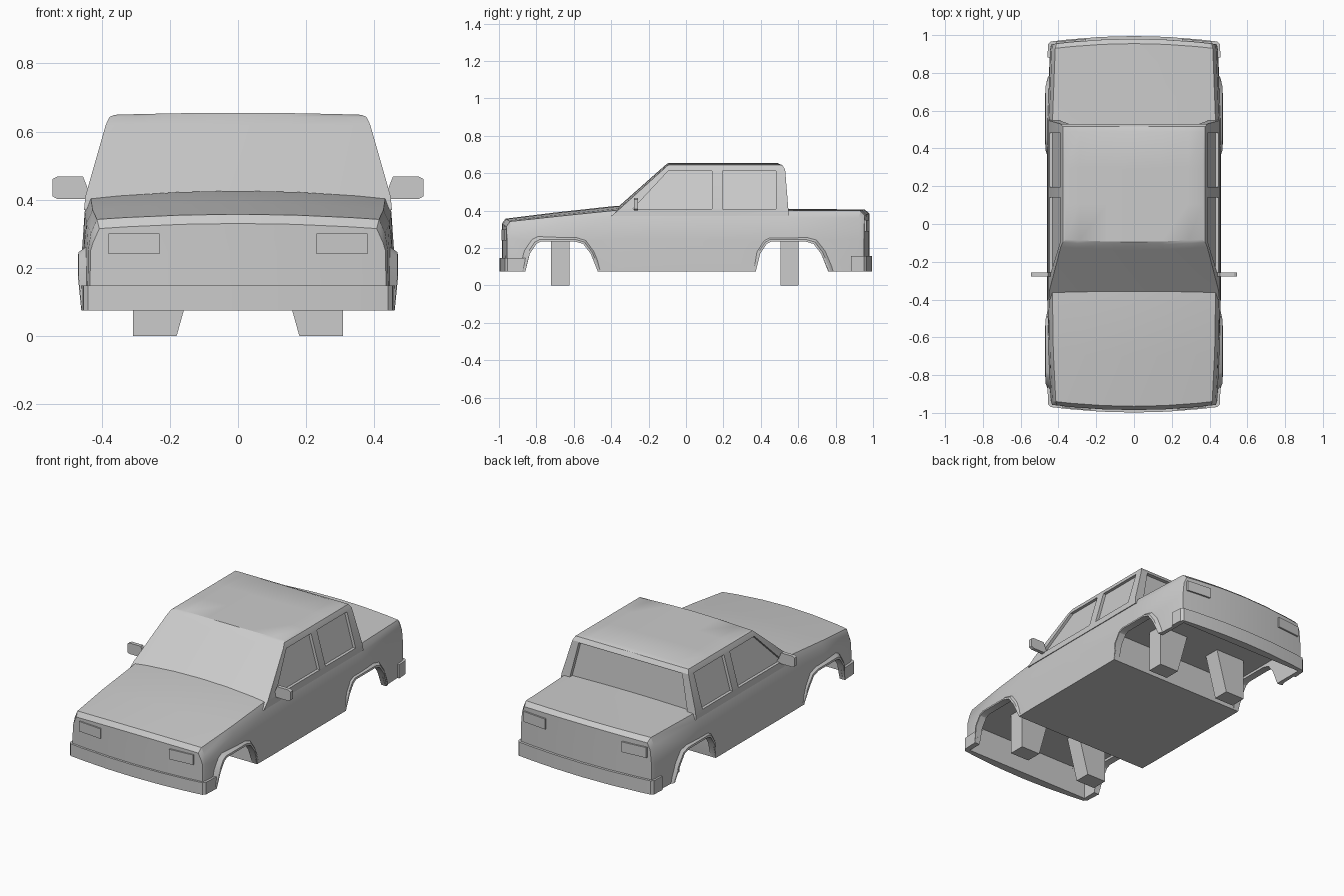
import bpy, bmesh, math

cube = bpy.data.objects.get("Cube")
if cube:
    bpy.data.objects.remove(cube)

GREY = (0.6, 0.6, 0.6, 1)
paint = bpy.data.materials.new("plain grey")
paint.use_nodes = True
paint.diffuse_color = GREY
paint.node_tree.nodes["Principled BSDF"].inputs["Base Color"].default_value = GREY


def make(name, bm):
    bmesh.ops.recalc_face_normals(bm, faces=bm.faces)
    mesh = bpy.data.meshes.new(name)
    bm.to_mesh(mesh)
    bm.free()
    ob = bpy.data.objects.new(name, mesh)
    bpy.context.collection.objects.link(ob)
    mesh.materials.append(paint)
    return ob


def activate(ob):
    bpy.ops.object.select_all(action='DESELECT')
    ob.select_set(True)
    bpy.context.view_layer.objects.active = ob


def block(name, us, n, m, pos):
    """Skin of a grid of points: across us, n stations long, m rows high."""
    bm = bmesh.new()
    seen = {}
    size = (len(us), n, m)

    def vert(key):
        if key not in seen:
            seen[key] = bm.verts.new(pos(us[key[0]], key[1], key[2]))
        return seen[key]

    for axis in range(3):
        a, b = [k for k in range(3) if k != axis]
        for end in (0, size[axis] - 1):
            for i in range(size[a] - 1):
                for j in range(size[b] - 1):
                    corners = []
                    for di, dj in ((0, 0), (1, 0), (1, 1), (0, 1)):
                        key = [0, 0, 0]
                        key[axis], key[a], key[b] = end, i + di, j + dj
                        corners.append(vert(tuple(key)))
                    bm.faces.new(corners)
    return make(name, bm)


def prism(name, loop_a, loop_b):
    """Solid between two matching outlines."""
    bm = bmesh.new()
    a = [bm.verts.new(p) for p in loop_a]
    b = [bm.verts.new(p) for p in loop_b]
    bm.faces.new(a)
    bm.faces.new(b)
    for i in range(len(a)):
        j = (i + 1) % len(a)
        bm.faces.new((a[i], a[j], b[j], b[i]))
    return make(name, bm)


def box(name, x0, x1, y0, y1, z0, z1):
    ring = ((y0, z0), (y1, z0), (y1, z1), (y0, z1))
    return prism(name, [(x0, *p) for p in ring], [(x1, *p) for p in ring])


def cut(ob, cutters):
    activate(ob)
    for c in cutters:
        mod = ob.modifiers.new("cut", 'BOOLEAN')
        mod.operation, mod.solver, mod.object = 'DIFFERENCE', 'EXACT', c
        bpy.ops.object.modifier_apply(modifier=mod.name)


def smooth(ob):
    activate(ob)
    bpy.ops.object.shade_smooth_by_angle(angle=math.radians(28))


ACROSS = [-1, -0.8, -0.4, 0, 0.4, 0.8, 1]


def bow(x, y):
    return y * (1 - 0.15 * x * x)


# Lower body: y, half width, top height at the edge and at the middle
STATIONS = [(-0.985, .425, .315, .33), (-0.965, .432, .342, .357),
            (-0.7, .445, .37, .39), (-0.37, .45, .403, .426),
            (0, .45, .405, .42), (0.55, .45, .402, .408),
            (0.955, .435, .4, .407), (0.98, .428, .375, .385)]


def body_point(u, i, k):
    y, w, edge, mid = STATIONS[i]
    top = edge + (mid - edge) * (1 - u * u)
    x = u * (w + (.01, .008, 0, -.018)[k])
    return x, bow(x, y), (.075, .25, top - .04, top)[k]


body = block("body", ACROSS, len(STATIONS), 4, body_point)

# Bumpers: y, half width
front_bumper = [(-0.998, .44), (-0.985, .454), (-0.88, .459)]
rear_bumper = [(0.91, .459), (0.982, .454), (0.995, .44)]


def bumper(name, plan, top):
    def point(u, i, k):
        y, w = plan[i]
        return u * w, bow(u * w, y), (.075, top)[k]
    return block(name, ACROSS, len(plan), 2, point)


bumpers = [bumper("front_bumper", front_bumper, .148),
           bumper("rear_bumper", rear_bumper, .158)]

# Wheel arches and open wells
ARCH = [(-.195, .07), (-.17, .17), (-.135, .222), (-.11, .235),
        (.07, .235), (.115, .222), (.155, .17), (.195, .07)]
CENTRES = {"front": -0.665, "rear": 0.567}
cutters = []
for end, c in CENTRES.items():
    outline = [(c + y, z) for y, z in ARCH]
    outline = [(outline[0][0], 0)] + outline + [(outline[-1][0], 0)]
    cutters.append(prism("arch_cutter", [(-.7, *p) for p in outline], [(.7, *p) for p in outline]))
cutters.append(box("well_cutter", -.425, .425, -.945, -.472, -.1, .25))
cutters.append(box("well_cutter", -.425, .425, .374, .945, -.1, .25))
for part in [body] + bumpers:
    cut(part, cutters)

# Flared lips round the arches
for end, c in CENTRES.items():
    for side, s in (("left", 1), ("right", -1)):
        bm = bmesh.new()
        rows = []
        for y, z in ARCH:
            z = max(z, .075)
            flare = .46 + .01 * min(1, (z - .075) / .1)
            oy, oz = y * 1.17, .075 + (z - .075) * 1.17
            ring = [(.43, y, z), (flare, y, z), (flare - .002, y * 1.06, z + (oz - z) * .4), (.445, oy, oz)]
            rows.append([bm.verts.new((s * x, c + py, pz)) for x, py, pz in ring])
        for r, q in zip(rows, rows[1:]):
            for k in range(4):
                j = (k + 1) % 4
                bm.faces.new((r[k], r[j], q[j], q[k]))
        bm.faces.new(rows[0])
        bm.faces.new(rows[-1])
        smooth(make(f"{end}_{side}_arch_lip", bm))

# Cabin: height, half width, front y, rear y
LEVELS = [(.37, .452, -.42, .552), (.41, .448, -.374, .547), (.62, .388, -.137, .53),
          (.643, .377, -.111, .515), (.655, .362, -.095, .488)]


def cabin_point(u, i, k):
    z, w, y0, y1 = LEVELS[k]
    x = u * w
    t = i / 3
    y = y0 + .1 * x * x + (y1 - y0 - .1 * x * x) * t
    return x, y, z - (.006 * u * u if k == 4 else 0)


cabin = block("cabin", ACROSS, 4, 5, cabin_point)


def side_x(z):
    return .448 - (z - .41) * .286


# Sunken side windows and rear window
FRONT_WINDOW = [(-.285, .408), (.14, .408), (.14, .612), (-.095, .612)]
REAR_WINDOW = [(.195, .408), (.482, .408), (.482, .612), (.195, .612)]
cutters_2 = []
for s in (1, -1):
    for win in (FRONT_WINDOW, REAR_WINDOW):
        cutters_2.append(prism("window_cutter",
                               [(s * (side_x(z) - .018), y, z) for y, z in win],
                               [(s * (side_x(z) + .1), y, z) for y, z in win]))
back = [(-.395, .39), (.395, .39), (.345, .615), (-.345, .615)]
cutters_2.append(prism("window_cutter",
                       [(x, .526 - (z - .39) * .08, z) for x, z in back],
                       [(x, .7, z) for x, z in back]))
cut(cabin, cutters_2)
for part in [body, cabin] + bumpers:
    smooth(part)
for c in cutters + cutters_2:
    bpy.data.objects.remove(c)

# Lamps, mirrors and axle blocks, mirrored left and right
for side, s in (("left", 1), ("right", -1)):
    for name, x0, x1, y, z0, z1 in (("headlamp", .23, .38, -.985, .24, .3),
                                    ("tail_lamp", .255, .41, .982, .288, .35)):
        out = math.copysign(.008, y)
        face = [(s * x0, z0), (s * x1, z0), (s * x1, z1), (s * x0, z1)]
        prism(f"{side}_{name}", [(x, bow(x, y) + out, z) for x, z in face],
              [(x, bow(x, y) - 3 * out, z) for x, z in face])
    mirror = [(.42, .402), (.53, .402), (.545, .41), (.545, .46), (.53, .468), (.455, .468), (.44, .43)]
    prism(f"{side}_mirror", [(s * x, -.278, z) for x, z in mirror],
          [(s * x, -.256, z) for x, z in mirror])
    for end, y in (("front", -.672), ("rear", .553)):
        leg = [(.18, 0), (.308, 0), (.308, .27), (.105, .27)]
        prism(f"{end}_{side}_axle_block", [(s * x, y - .049, z) for x, z in leg],
              [(s * x, y + .049, z) for x, z in leg])
